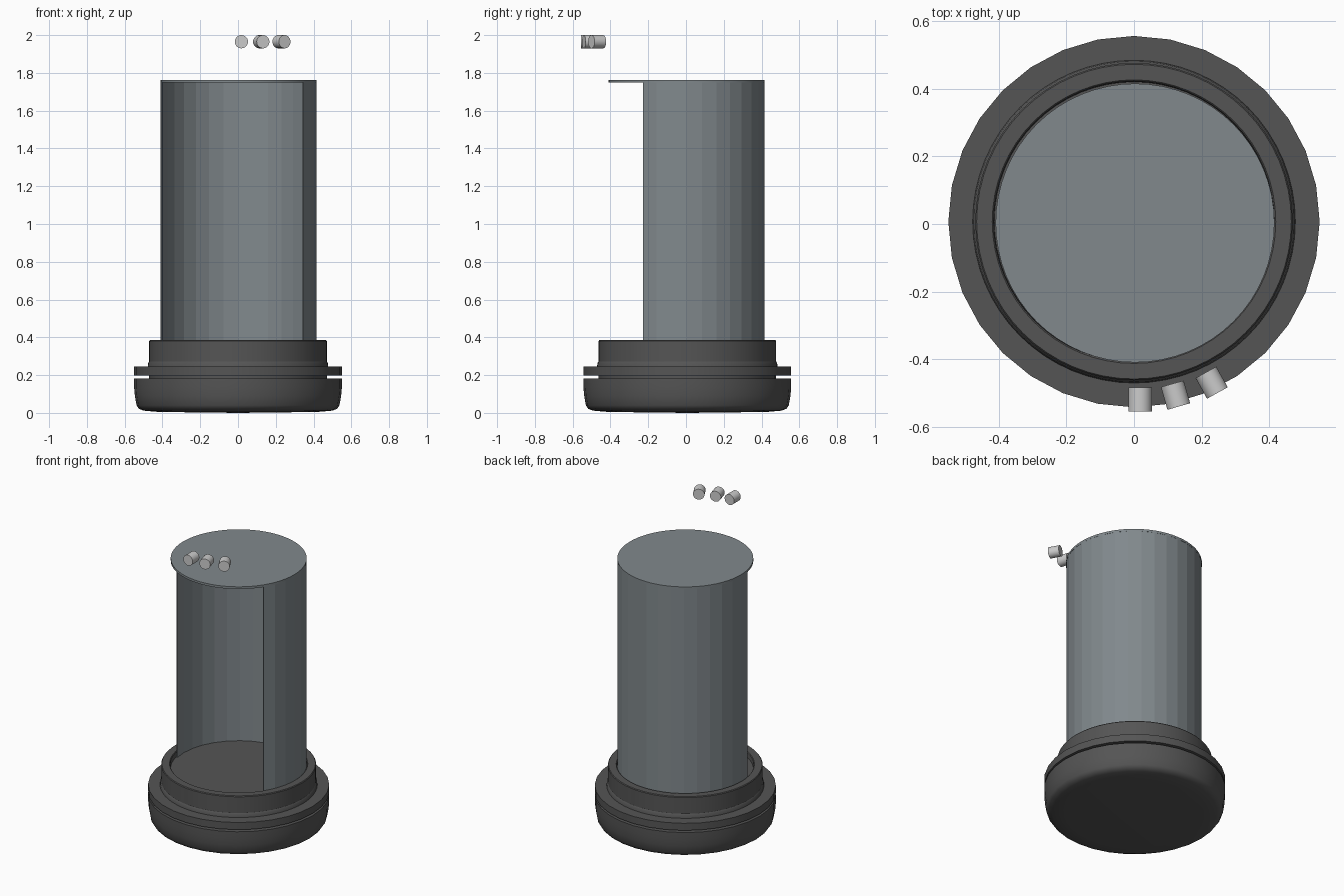
import bpy, bmesh
from math import radians, sin, cos, pi

if "Cube" in bpy.data.objects:
    bpy.data.objects.remove(bpy.data.objects["Cube"])

CY = 0.007  # base centre is a touch behind the origin


def material(name, rgb):
    m = bpy.data.materials.new(name)
    m.diffuse_color = (*rgb, 1)
    m.use_nodes = True
    m.node_tree.nodes["Principled BSDF"].inputs["Base Color"].default_value = m.diffuse_color
    return m


DARK = material("dark_plastic", (0.09, 0.09, 0.09))
GLASS = material("blue_grey", (0.22, 0.25, 0.265))


def finish(name, bm, mat=None, smooth=None):
    bmesh.ops.remove_doubles(bm, verts=bm.verts, dist=1e-5)
    bmesh.ops.recalc_face_normals(bm, faces=bm.faces)
    me = bpy.data.meshes.new(name)
    bm.to_mesh(me)
    bm.free()
    ob = bpy.data.objects.new(name, me)
    bpy.context.collection.objects.link(ob)
    if mat:
        me.materials.append(mat)
    if smooth:
        bpy.ops.object.select_all(action='DESELECT')
        ob.select_set(True)
        bpy.context.view_layer.objects.active = ob
        bpy.ops.object.shade_smooth_by_angle(angle=radians(smooth))
    return ob


def lathe(name, profile, sides, mat, centre=(0, CY), closed=False, start=0, sweep=360, smooth=None):
    """Spin an (r, z) profile about a vertical axis."""
    bm = bmesh.new()
    vs = [bm.verts.new((r, 0, z)) for r, z in profile]
    pairs = list(zip(vs, vs[1:])) + ([(vs[-1], vs[0])] if closed else [])
    es = [bm.edges.new(p) for p in pairs]
    bmesh.ops.spin(bm, geom=vs + es, cent=(0, 0, 0), axis=(0, 0, 1),
                   angle=radians(sweep), steps=sides)
    if sweep < 360:
        # close the cut ends of the shell
        bmesh.ops.remove_doubles(bm, verts=bm.verts, dist=1e-5)
        bmesh.ops.holes_fill(bm, edges=[e for e in bm.edges if e.is_boundary], sides=0)
    ob = finish(name, bm, mat, smooth)
    ob.location = (*centre, 0)
    ob.rotation_euler.z = radians(start)
    return ob


# rounded foot with narrow neck under the flange
lathe("base_body", [(0, 0), (0.42, 0.005), (0.50, 0.012), (0.525, 0.022), (0.537, 0.04),
                    (0.546, 0.09), (0.55, 0.135), (0.55, 0.183), (0.47, 0.183),
                    (0.47, 0.197)], 32, DARK, smooth=35)

# projecting flange
lathe("base_flange", [(0.47, 0.197), (0.55, 0.197), (0.55, 0.245), (0.47, 0.245)],
      32, DARK, closed=True, smooth=35)

# collar with shallow recessed floor
lathe("base_collar", [(0.478, 0.245), (0.475, 0.265), (0.47, 0.272), (0.47, 0.38),
                      (0.466, 0.385), (0.42, 0.385), (0.416, 0.381), (0.414, 0.35),
                      (0, 0.35)], 64, DARK, smooth=35)

# thin curved wall, open at the front left
lathe("curved_wall", [(0.413, 0.35), (0.413, 1.75), (0.407, 1.75), (0.407, 0.35)],
      20, GLASS, centre=(0.003, 0.003), closed=True, start=-33.75, sweep=225)

# round lid
lathe("top_lid", [(0, 1.748), (0.413, 1.748), (0.413, 1.763), (0, 1.763)],
      64, GLASS, centre=(0.003, 0.003), smooth=35)

# floating radial pegs
for i, (x, y, a) in enumerate([(0.018, -0.52, 0), (0.123, -0.507, 16), (0.23, -0.47, 29)]):
    bm = bmesh.new()
    bmesh.ops.create_cone(bm, cap_ends=True, segments=32, radius1=0.035, radius2=0.035, depth=0.07)
    peg = finish(f"peg_{i + 1}", bm, smooth=35)
    peg.location = (x, y, 1.965)
    peg.rotation_euler = (pi / 2, 0, radians(a))
